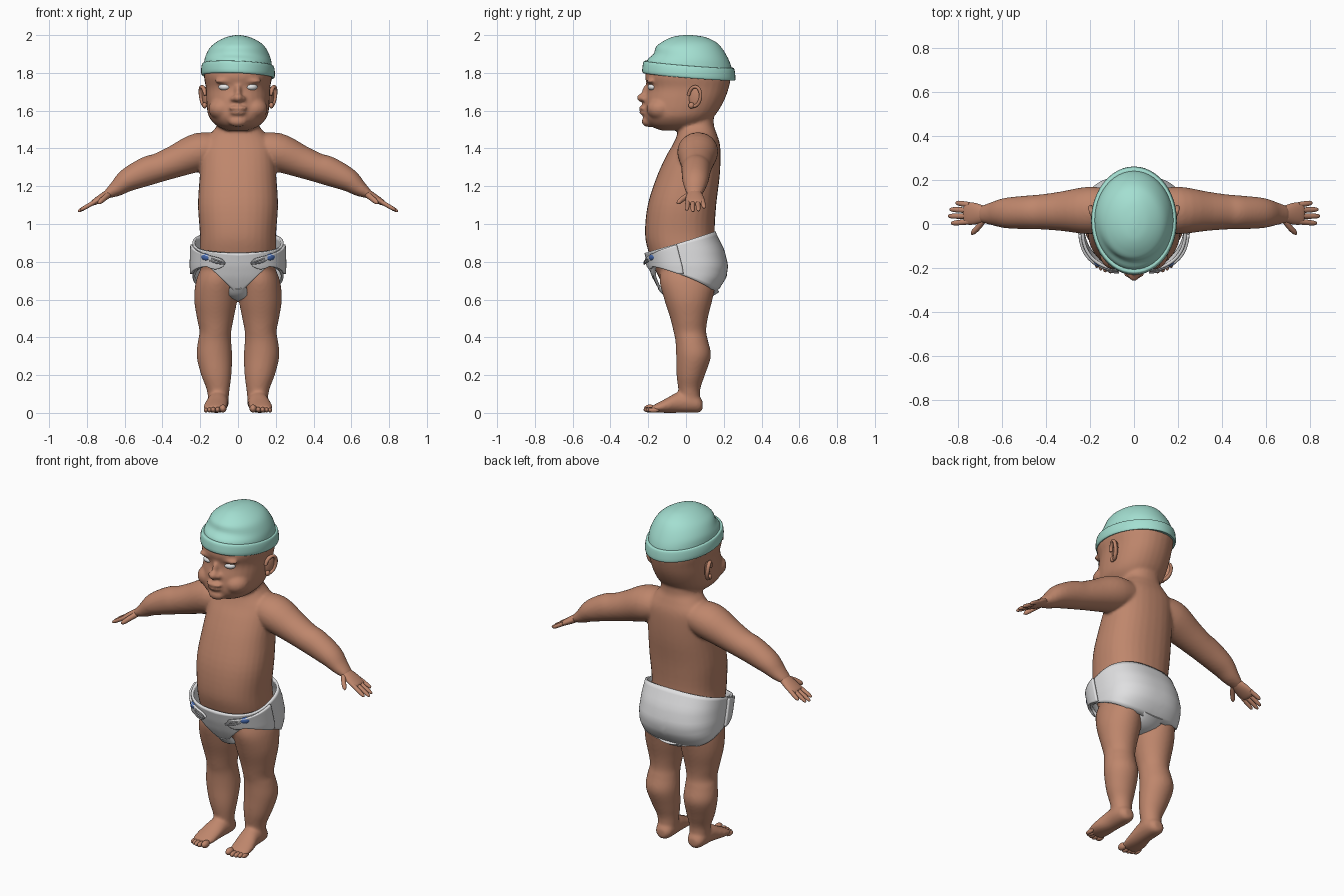
import bpy, bmesh, math
from mathutils import Vector, Matrix, Euler

if "Cube" in bpy.data.objects:
    bpy.data.objects.remove(bpy.data.objects["Cube"])

def material(name, rgb):
    m = bpy.data.materials.new(name)
    m.diffuse_color = (*rgb, 1)
    m.use_nodes = True
    m.node_tree.nodes["Principled BSDF"].inputs["Base Color"].default_value = m.diffuse_color
    return m

SKIN = material("skin", (0.52, 0.24, 0.15))
MINT = material("mint knit", (0.37, 0.74, 0.64))
WHITE = material("white cloth", (0.74, 0.74, 0.75))
EYE = material("eye white", (0.85, 0.85, 0.85))
BLUE = material("pin blue", (0.06, 0.14, 0.42))
STEEL = material("pin steel", (0.5, 0.5, 0.52))

def catmull(rows, steps):
    out, n = [], len(rows)
    for i in range(n - 1):
        p = [rows[max(0, min(n - 1, i + k))] for k in (-1, 0, 1, 2)]
        for s in range(steps):
            t = s / steps
            out.append([0.5 * (2 * b + (c - a) * t + (2 * a - 5 * b + 4 * c - d) * t * t
                        + (3 * b - a - 3 * c + d) * t ** 3) for a, b, c, d in zip(*p)])
    return out + [list(rows[-1])]

def spow(v, e):
    return math.copysign(abs(v) ** e, v)

def tube(bm, rows, ref, axis=None, steps=4, n=32, power=2.0):
    """Loft of ellipses; row = x, y, z, radius along ref, radius across."""
    rows = catmull(rows, steps)
    pts = [Vector(r[:3]) for r in rows]
    rings = []
    for i, r in enumerate(rows):
        t = Vector(axis) if axis else (pts[min(i + 1, len(pts) - 1)] - pts[max(i - 1, 0)]).normalized()
        side = Vector(ref)
        side = (side - side.dot(t) * t).normalized()
        up = t.cross(side)
        ring = []
        for k in range(n):
            a = 2 * math.pi * k / n
            ring.append(bm.verts.new(pts[i] + side * max(r[3], .001) * spow(math.cos(a), 2 / power)
                                     + up * max(r[4], .001) * spow(math.sin(a), 2 / power)))
        rings.append(ring)
    for p, q in zip(rings, rings[1:]):
        for k in range(n):
            bm.faces.new((p[k], p[(k + 1) % n], q[(k + 1) % n], q[k]))
    bm.faces.new(rings[0])
    bm.faces.new(rings[-1])

def stack(bm, rows, **kw):
    """Upright loft; row = z, front y, back y, half width."""
    tube(bm, [(r[4] if len(r) > 4 else 0, (r[1] + r[2]) / 2, r[0], r[3], (r[2] - r[1]) / 2)
              for r in rows], (1, 0, 0), (0, 0, 1), **kw)

def ball(bm, c, r, rot=(0, 0, 0)):
    m = Matrix.Translation(c) @ Euler(rot).to_matrix().to_4x4() @ Matrix.Diagonal((*r, 1))
    bmesh.ops.create_uvsphere(bm, u_segments=24, v_segments=14, radius=1, matrix=m)

def finish(bm, name, mat, angle=60):
    bmesh.ops.recalc_face_normals(bm, faces=bm.faces)
    me = bpy.data.meshes.new(name)
    bm.to_mesh(me)
    bm.free()
    ob = bpy.data.objects.new(name, me)
    bpy.context.collection.objects.link(ob)
    me.materials.append(mat)
    bpy.ops.object.select_all(action='DESELECT')
    bpy.context.view_layer.objects.active = ob
    ob.select_set(True)
    bpy.ops.object.shade_smooth_by_angle(angle=math.radians(angle))
    return ob

# Body: torso, head and limbs fused into one smooth skin
bm = bmesh.new()
stack(bm, [(.61, -.06, .10, .08), (.66, -.11, .15, .16), (.75, -.16, .18, .195), (.85, -.198, .165, .203),
           (.95, -.217, .152, .202), (1.1, -.203, .16, .212), (1.25, -.155, .178, .203),
           (1.36, -.105, .183, .195), (1.43, -.065, .178, .185), (1.485, -.045, .16, .14),
           (1.53, -.05, .147, .108), (1.62, -.05, .15, .1)], power=2.3)
stack(bm, [(1.495, -.13, .05, .06), (1.52, -.19, .10, .112), (1.56, -.218, .14, .15), (1.60, -.222, .172, .163),
           (1.66, -.216, .205, .168), (1.72, -.203, .226, .17), (1.78, -.217, .237, .18),
           (1.83, -.2, .222, .172), (1.87, -.14, .17, .12), (1.89, -.04, .08, .05)], power=2.2)
ball(bm, (0, -.232, 1.668), (.026, .03, .023))               # nose tip
ball(bm, (0, -.208, 1.70), (.018, .024, .04))                # nose bridge
ball(bm, (0, -.226, 1.613), (.05, .025, .014))               # upper lip
ball(bm, (0, -.222, 1.589), (.042, .025, .013))              # lower lip
ball(bm, (0, -.2, 1.543), (.05, .035, .03))                  # chin
for s in (-1, 1):
    ball(bm, (s * .027, -.217, 1.662), (.016, .022, .015))   # nostril
    ball(bm, (s * .085, -.135, 1.61), (.072, .075, .06))     # cheek
    ball(bm, (s * .07, -.185, 1.757), (.055, .025, .014))    # brow
    # Leg
    stack(bm, [(.03, -.03, .08, .05, s * .105), (.12, -.04, .075, .06, s * .105), (.2, -.05, .10, .08, s * .115),
               (.3, -.052, .132, .094, s * .125), (.38, -.056, .117, .088, s * .124),
               (.43, -.066, .107, .084, s * .12), (.5, -.083, .115, .097, s * .12),
               (.6, -.115, .14, .114, s * .118), (.7, -.14, .16, .11, s * .112), (.78, -.13, .15, .09, s * .1)])
    # Foot
    tube(bm, [(s * .105, .088, .04, .025, .022), (s * .105, .07, .045, .045, .043), (s * .105, .03, .055, .055, .055),
              (s * .108, -.04, .055, .056, .055), (s * .118, -.11, .037, .062, .037),
              (s * .121, -.16, .025, .06, .023), (s * .121, -.185, .019, .05, .014)], (1, 0, 0), (0, -1, 0))
    # Arm
    tube(bm, [(s * .08, .065, 1.40, .09, .075), (s * .2, .062, 1.383, .108, .101), (s * .33, .058, 1.332, .09, .086),
              (s * .42, .055, 1.298, .08, .077), (s * .48, .053, 1.28, .077, .077), (s * .58, .05, 1.235, .07, .063),
              (s * .64, .047, 1.19, .055, .044), (s * .68, .045, 1.165, .043, .029),
              (s * .70, .045, 1.153, .036, .02)], (0, 1, 0))
body = finish(bm, "body", SKIN)
mod = body.modifiers.new("fuse", 'REMESH')
mod.mode, mod.voxel_size = 'VOXEL', .0085
soft = body.modifiers.new("soften", 'SMOOTH')
soft.factor, soft.iterations = .5, 7
for m in ("fuse", "soften"):
    bpy.ops.object.modifier_apply(modifier=m)
bpy.ops.object.shade_smooth()

for s, side in ((-1, "left"), (1, "right")):
    # Hand: palm, four fingers, thumb
    bm = bmesh.new()
    tube(bm, [(s * .66, .045, 1.177, .03, .022), (s * .69, .045, 1.158, .04, .023), (s * .73, .047, 1.134, .05, .02),
              (s * .765, .048, 1.113, .05, .015), (s * .775, .048, 1.108, .04, .008)], (0, 1, 0), n=20)
    for y0, y1, l in ((.087, .096, .055), (.062, .066, .08), (.036, .036, .086), (.011, .004, .074)):
        tube(bm, [(s * (.75 + l * k), y0 + (y1 - y0) * k, 1.122 - l * .58 * k, r, r * .9)
                  for k, r in ((0, .013), (.5, .0125), (.9, .011), (1.08, .007), (1.13, .001))], (0, 1, 0), n=12, steps=3)
    tube(bm, [(s * .685, .02, 1.155, .016, .015), (s * .71, -.015, 1.135, .015, .013),
              (s * .732, -.038, 1.116, .012, .011), (s * .74, -.048, 1.108, .002, .002)], (0, 0, 1), n=12)
    finish(bm, side + "_hand", SKIN)
    # Toes
    bm = bmesh.new()
    for x, y, r in ((.08, -.192, .021), (.108, -.195, .015), (.131, -.19, .0145), (.151, -.182, .0135), (.169, -.171, .0125)):
        ball(bm, (s * x, y, r + .002), (r * .9, .03, r))
    finish(bm, side + "_toes", SKIN)
    # Ear: rim, bowl and lobe
    bm = bmesh.new()
    place = Matrix.Translation((s * .183, .045, 1.675)) @ Euler((-.2, 0, s * -.35)).to_matrix().to_4x4()
    loop = [place @ Vector((s * .006 * math.sin(a), .034 * math.cos(a), .052 * math.sin(a)))
            for a in [math.radians(-100 + 20 * k) for k in range(15)]]
    tube(bm, [(*p, .011, .009) for p in loop], (1, 0, 0), n=10, steps=2)
    ball(bm, place @ Vector((s * -.01, 0, 0)), (.012, .035, .052), (-.2, 0, s * -.35))
    ball(bm, place @ Vector((0, -.008, -.05)), (.012, .016, .016))
    finish(bm, side + "_ear", SKIN)
    # Eye
    bm = bmesh.new()
    ball(bm, (s * .072, -.178, 1.725), (.032, .023, .018), (0, 0, s * .35))
    finish(bm, side + "_eye", EYE)

# Cap: domed crown plus turned-up rim, lower at the back
def tilt(bm):
    for v in bm.verts:
        v.co.z -= (.08 * (v.co.y - .015) + .04 * v.co.x) * max(0, min(1, (1.96 - v.co.z) / .1))

bm = bmesh.new()
stack(bm, [(1.80, -.215, .245, .18), (1.85, -.205, .24, .179), (1.89, -.172, .222, .170), (1.935, -.158, .19, .146),
           (1.965, -.125, .155, .112), (1.988, -.078, .105, .066), (1.998, -.03, .05, .025), (2.0, .005, .015, .003)], n=48)
tilt(bm)
finish(bm, "cap_crown", MINT)
bm = bmesh.new()
stack(bm, [(1.785, -.215, .245, .18), (1.78, -.226, .258, .19), (1.79, -.232, .262, .195), (1.815, -.23, .26, .195),
           (1.838, -.226, .256, .191), (1.845, -.218, .25, .185), (1.842, -.2, .23, .17)], n=48, steps=2)
tilt(bm)
finish(bm, "cap_rim", MINT)

# Diaper: wrapped cloth whose sections follow the hips
HIPS = [(.60, -.09, .10, .19), (.66, -.14, .17, .225), (.72, -.172, .208, .234), (.78, -.195, .216, .238),
        (.86, -.217, .197, .236), (.96, -.222, .148, .23)]

def hip(a, z, off=0):
    i = max(k for k in range(5) if HIPS[k][0] <= z or k == 0)
    p, q = HIPS[i], HIPS[i + 1]
    t = (z - p[0]) / (q[0] - p[0])
    f, b, w = (p[k] + (q[k] - p[k]) * t for k in (1, 2, 3))
    return Vector(((w + off) * spow(math.cos(a), .8), (f + b) / 2 + ((b - f) / 2 + off) * spow(math.sin(a), .8), z))

def edges(a):
    p = hip(a, .8)
    return .845 + (p.y + .21) * .27, min(.625 + abs(p.x), .717 - .37 * p.y)

def cloth(name, angles, limits, off, thick, loop=False):
    bm = bmesh.new()
    cols = []
    for i, a in enumerate(angles):
        top, bot = limits(a, i / (len(angles) - 1))
        cols.append([bm.verts.new(hip(a, bot + (top - bot) * k / 14, off)) for k in range(15)])
    for p, q in zip(cols, cols[1:] + cols[:1] if loop else cols[1:]):
        for k in range(14):
            bm.faces.new((p[k], q[k], q[k + 1], p[k + 1]))
    ob = finish(bm, name, WHITE)
    m = ob.modifiers.new("thickness", 'SOLIDIFY')
    m.thickness, m.offset = thick, 0
    bpy.ops.object.modifier_apply(modifier="thickness")

cloth("diaper_wrap", [2 * math.pi * k / 96 for k in range(96)], lambda a, u: edges(a), 0, .014, True)
bm = bmesh.new()
tube(bm, [(0, -.135, .67, .045, .02), (0, -.09, .63, .05, .022), (0, 0, .615, .055, .022),
          (0, .09, .625, .075, .028), (0, .16, .665, .08, .03)], (1, 0, 0), n=24)
finish(bm, "diaper_crotch", WHITE)

def wing(a, u):
    top, bot = edges(a)
    bot = max(bot, .735)
    k = u ** 2
    r = .022 * math.sqrt(max(0, 1 - max(0, (u - .85) / .15) ** 2)) + .001
    return top * (1 - k) + (.795 + r) * k - .004, bot * (1 - k) + (.795 - r) * k

for s, side in ((-1, "left"), (1, "right")):
    angs = [math.radians(-5 - 74 * k / 30) for k in range(31)]
    cloth(side + "_diaper_tab", [a if s > 0 else math.pi - a for a in angs], wing, .013, .012)
    # Safety pin
    bm = bmesh.new()
    ball(bm, (s * .172, -.178, .825), (.028, .013, .018), (0, s * -.2, s * .6))
    finish(bm, side + "_pin_head", BLUE)
    bm = bmesh.new()
    for dz in (0, -.014):
        tube(bm, [(s * .16, -.185, .825 + dz, .004, .004), (s * .115, -.215, .808 + dz, .004, .004),
                  (s * .07, -.222, .792 + dz * .3, .004, .004)], (0, 0, 1), n=8)
    finish(bm, side + "_pin_wire", STEEL)
